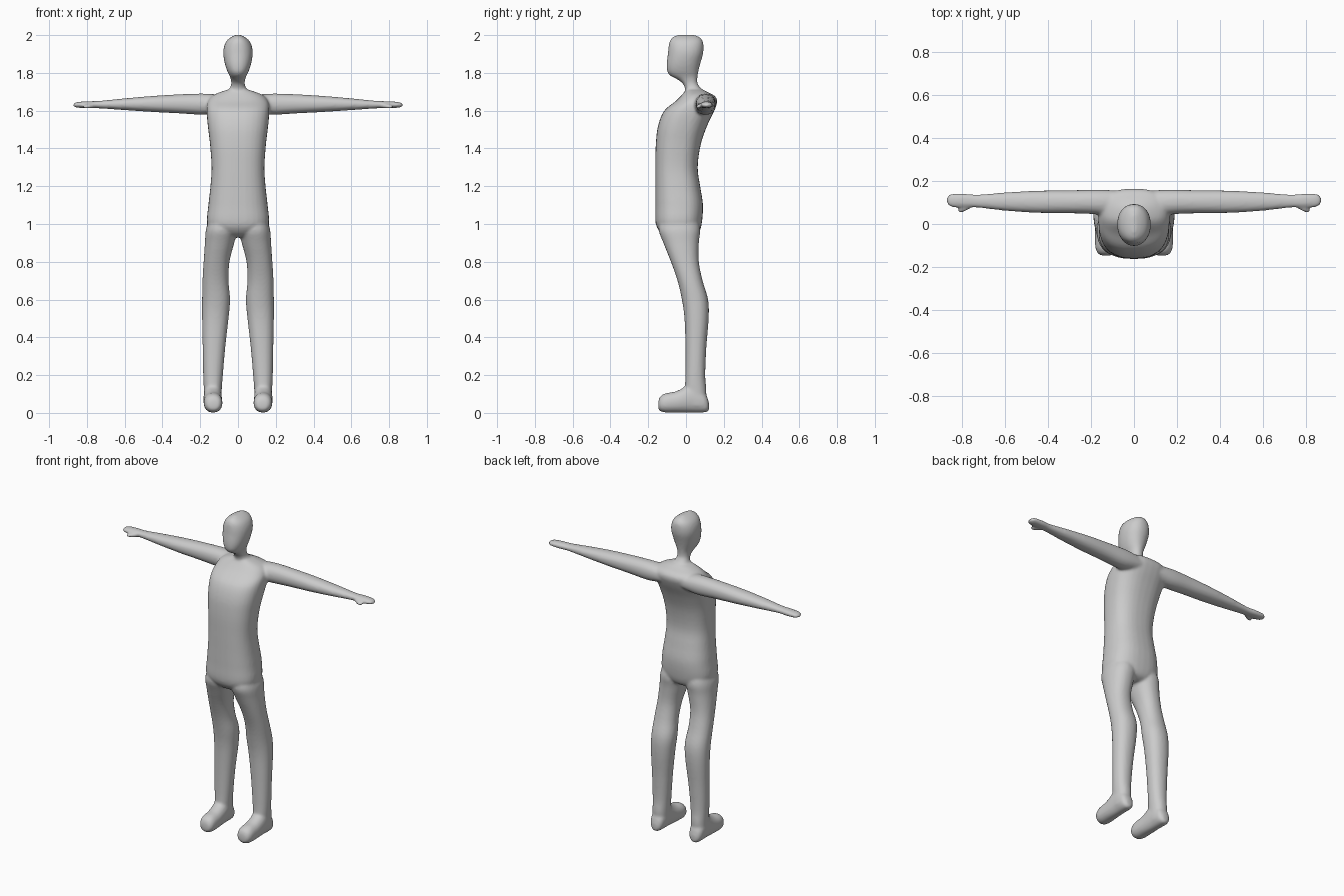
import bpy, bmesh, math

grey = bpy.data.materials.new("light grey")
grey.diffuse_color = (0.6, 0.6, 0.6, 1)

bm = bmesh.new()


def spline(a, b, c, d, t):
    """Catmull-Rom blend between b and c."""
    return [0.5 * (2 * q + (r - p) * t + (2 * p - 5 * q + 4 * r - s) * t * t
                   + (3 * q - p - 3 * r + s) * t ** 3)
            for p, q, r, s in zip(a, b, c, d)]


def loft(sections, place, power=2.2, sides=32, steps=4):
    """Skin rings given as (position, u min, u max, v min, v max)."""
    last = len(sections) - 1
    rows = []
    for i in range(last):
        four = [sections[min(max(k, 0), last)] for k in (i - 1, i, i + 1, i + 2)]
        rows += [spline(*four, s / steps) for s in range(steps)]
    rows.append(sections[-1])
    rings = []
    for p, u0, u1, v0, v1 in rows:
        ring = []
        for k in range(sides):
            ang = math.tau * k / sides
            c, s = math.cos(ang), math.sin(ang)
            u = math.copysign(abs(c) ** (2 / power), c)
            v = math.copysign(abs(s) ** (2 / power), s)
            ring.append(bm.verts.new(place(p, (u0 + u1) / 2 + u * (u1 - u0) / 2,
                                           (v0 + v1) / 2 + v * (v1 - v0) / 2)))
        rings.append(ring)
    for a, b in zip(rings, rings[1:]):
        for k in range(sides):
            n = (k + 1) % sides
            bm.faces.new((a[k], a[n], b[n], b[k]))
    bm.faces.new(rings[0])
    bm.faces.new(rings[-1])


# torso: (z, x range, y range)
torso = [(0.93, .07, -.09, .03), (0.95, .12, -.13, .065), (1.0, .163, -.16, .083),
         (1.1, .157, -.162, .09), (1.2, .146, -.162, .075), (1.3, .14, -.162, .062),
         (1.42, .148, -.16, .078), (1.52, .16, -.148, .112), (1.6, .166, -.115, .15),
         (1.65, .16, -.055, .165), (1.68, .135, -.025, .15), (1.70, .09, -.008, .11),
         (1.712, .05, .0, .09)]
loft([(z, -w, w, a, b) for z, w, a, b in torso], lambda p, u, v: (u, v, p), 2.5)

# neck and head
head = [(1.62, .055, .0, .11), (1.70, .048, -.003, .09), (1.74, .036, -.015, .063),
        (1.765, .038, -.045, .06), (1.785, .045, -.083, .062), (1.81, .057, -.1, .066),
        (1.85, .07, -.102, .076), (1.9, .078, -.096, .09), (1.94, .074, -.092, .093),
        (1.97, .06, -.085, .088), (1.99, .036, -.068, .07), (2.002, .01, -.04, .04)]
loft([(z, -w, w, a, b) for z, w, a, b in head], lambda p, u, v: (u, v, p))

# limbs, once per side
leg = [(0.04, .09, .18, .01, .105), (0.12, .086, .181, -.005, .108),
       (0.2, .08, .184, -.003, .102), (0.35, .067, .187, -.003, .108),
       (0.5, .05, .19, -.008, .12), (0.6, .042, .19, -.022, .117),
       (0.7, .05, .188, -.045, .088), (0.8, .045, .182, -.08, .068),
       (0.9, .02, .175, -.12, .068), (0.97, .005, .17, -.145, .075),
       (1.03, .02, .15, -.13, .06)]
# foot: (y, x range, z range)
foot = [(-.147, .11, .15, .025, .055), (-.138, .092, .168, .01, .085),
        (-.11, .083, .18, .002, .103), (-.06, .083, .182, .002, .112),
        (-.02, .085, .182, .002, .13), (.03, .086, .182, .002, .16),
        (.08, .09, .18, .002, .13), (.11, .1, .17, .004, .09),
        (.122, .12, .15, .015, .05)]
# arm: (x, y range, z range)
arm = [(.06, .03, .155, 1.59, 1.68), (.17, .045, .16, 1.578, 1.69),
       (.3, .05, .157, 1.585, 1.687), (.45, .052, .155, 1.593, 1.678),
       (.6, .062, .147, 1.603, 1.665), (.73, .076, .137, 1.612, 1.652),
       (.79, .076, .142, 1.613, 1.65), (.84, .078, .142, 1.615, 1.647),
       (.862, .085, .136, 1.618, 1.642), (.872, .098, .122, 1.623, 1.637)]
thumb = [(.76, .075, .1, 1.615, 1.64), (.79, .057, .082, 1.611, 1.634),
         (.81, .054, .075, 1.611, 1.631), (.822, .058, .07, 1.614, 1.627)]
for side in (-1, 1):
    loft(leg, lambda p, u, v: (side * u, v, p))
    loft(foot, lambda p, u, v: (side * u, p, v))
    loft(arm, lambda p, u, v: (side * p, u, v))
    loft(thumb, lambda p, u, v: (side * p, u, v))

bmesh.ops.recalc_face_normals(bm, faces=bm.faces)
mesh = bpy.data.meshes.new("body")
bm.to_mesh(mesh)
bm.free()
mesh.materials.append(grey)
body = bpy.data.objects.new("body", mesh)
bpy.context.collection.objects.link(body)

# fuse the parts into one skin with soft joints
fuse = body.modifiers.new("fuse", "REMESH")
fuse.mode = "VOXEL"
fuse.voxel_size = 0.008
fuse.use_smooth_shade = True
soften = body.modifiers.new("soften", "SMOOTH")
soften.factor = 0.5
soften.iterations = 6
